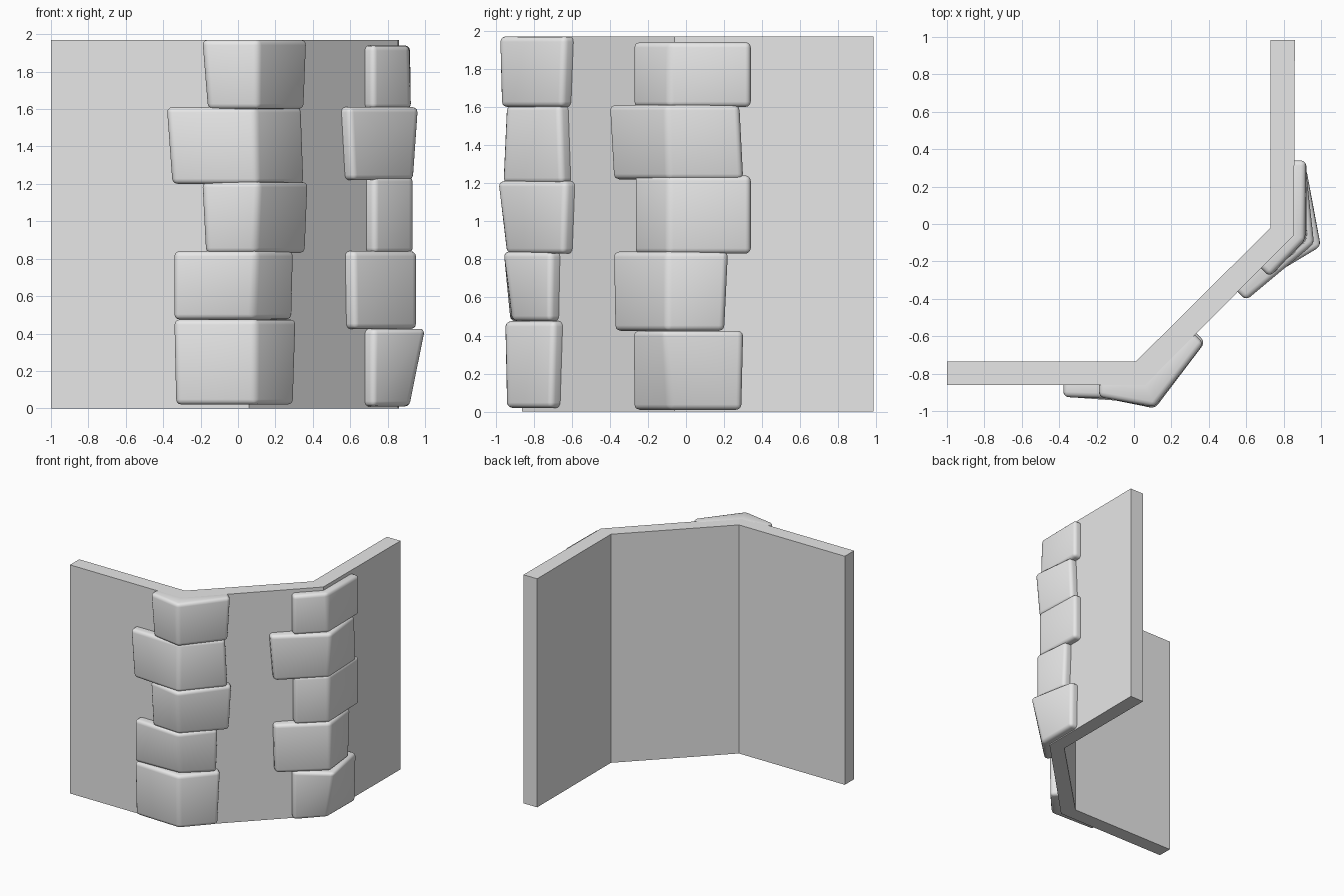
import bpy
import bmesh
from math import radians, cos
from mathutils import Vector

cube = bpy.data.objects.get("Cube")
if cube:
    bpy.data.objects.remove(cube, do_unlink=True)

stone_grey = bpy.data.materials.new("stone_grey")
stone_grey.use_nodes = True
grey = (0.8, 0.8, 0.8, 1)
stone_grey.diffuse_color = grey
stone_grey.node_tree.nodes["Principled BSDF"].inputs["Base Color"].default_value = grey


def add_object(name, bm):
    bmesh.ops.recalc_face_normals(bm, faces=bm.faces)
    mesh = bpy.data.meshes.new(name)
    bm.to_mesh(mesh)
    bm.free()
    mesh.materials.append(stone_grey)
    obj = bpy.data.objects.new(name, mesh)
    bpy.context.scene.collection.objects.link(obj)
    return obj


def loft(outer, inner):
    """Solid between two plan lines, each a list of (bottom, top) point pairs."""
    bm = bmesh.new()
    columns = [[bm.verts.new(p) for p in (o[0], o[1], i[1], i[0])]
               for o, i in zip(outer, inner)]
    for a, b in zip(columns, columns[1:]):
        for k in range(4):
            n = (k + 1) % 4
            bm.faces.new((a[k], a[n], b[n], b[k]))
    bm.faces.new(columns[0])
    bm.faces.new(columns[-1])
    return bm


# Folded wall: three flat panels
HEIGHT = 1.97


def upright(points):
    return [(Vector((x, y, 0)), Vector((x, y, HEIGHT))) for x, y in points]


outer_line = [(-1, -0.86), (0.06, -0.86), (0.855, -0.06), (0.86, 0.985)]
inner_line = [(-1, -0.735), (0.01, -0.735), (0.73, -0.02), (0.73, 0.985)]
add_object("wall", loft(upright(outer_line), upright(inner_line)))


# Corner stones: chevron blocks wrapped around each fold, with soft edges
def corner_stone(name, corner, left, right, spec):
    z0, z1, a0, a1, b0, b1, t0, t1 = spec
    left_out = Vector((left.y, -left.x, 0))
    if left_out.dot(right) > 0:
        left_out.negate()
    right_out = Vector((right.y, -right.x, 0))
    ridge = (left_out + right_out).normalized() / cos(radians(22.5))
    end = 0.065
    sink = -0.05

    def level(z, a, b, t, depth):
        base = Vector((corner[0], corner[1], z))
        ends = depth if depth < 0 else end
        mid = depth if depth < 0 else t
        return (base + left * a + left_out * ends,
                base + ridge * mid,
                base + right * b + right_out * ends)

    def line(depth):
        return list(zip(level(z0, a0, b0, t0, depth), level(z1, a1, b1, t1, depth)))

    bm = loft(line(1), line(sink))
    bmesh.ops.recalc_face_normals(bm, faces=bm.faces)
    edges = [e for e in bm.edges if e.calc_face_angle(0) > radians(25)]
    bmesh.ops.bevel(bm, geom=edges, offset=0.028, segments=3, profile=0.5,
                    affect='EDGES', clamp_overlap=True)
    for f in bm.faces:
        f.smooth = True
    add_object(name, bm)


# Each row: bottom, top, left reach (bottom, top), right reach (bottom, top), ridge depth (bottom, top)
front_rows = [
    (0.02, 0.475, 0.39, 0.4, 0.28, 0.3, 0.08, 0.09),
    (0.475, 0.84, 0.4, 0.4, 0.27, 0.28, 0.05, 0.1),
    (0.83, 1.21, 0.23, 0.25, 0.37, 0.39, 0.08, 0.13),
    (1.2, 1.61, 0.41, 0.44, 0.36, 0.34, 0.1, 0.08),
    (1.6, 1.97, 0.22, 0.25, 0.36, 0.38, 0.11, 0.12),
]
side_rows = [
    (0.01, 0.425, 0.25, 0.25, 0.35, 0.36, 0.06, 0.15),
    (0.425, 0.84, 0.39, 0.4, 0.26, 0.28, 0.1, 0.1),
    (0.83, 1.24, 0.24, 0.24, 0.4, 0.4, 0.08, 0.08),
    (1.22, 1.61, 0.4, 0.43, 0.36, 0.34, 0.08, 0.11),
    (1.6, 1.94, 0.25, 0.25, 0.4, 0.4, 0.07, 0.06),
]
diagonal = Vector((1, 1, 0)).normalized()
for i, row in enumerate(front_rows, 1):
    corner_stone(f"front_corner_stone_{i}", outer_line[1], Vector((-1, 0, 0)), diagonal, row)
for i, row in enumerate(side_rows, 1):
    corner_stone(f"side_corner_stone_{i}", outer_line[2], -diagonal, Vector((0, 1, 0)), row)
